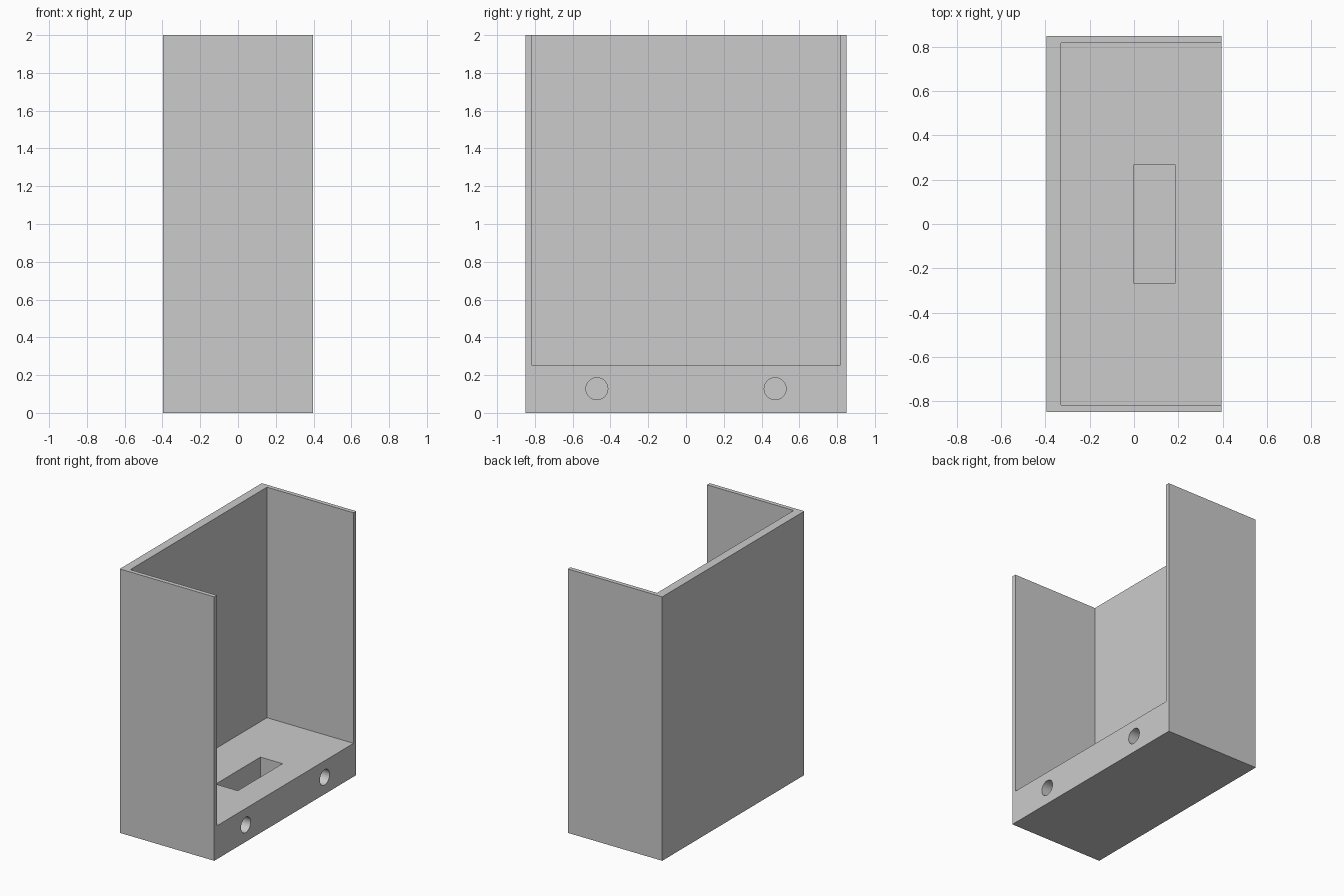
import bpy
import math

cube = bpy.data.objects.get("Cube")
if cube:
    bpy.data.objects.remove(cube, do_unlink=True)

# Overall sizes
X, Y, Z = 0.396, 0.85, 2.0
BACK_IN, SIDE_IN, FLOOR = -0.33, 0.818, 0.253

grey = bpy.data.materials.new("light_grey")
grey.use_nodes = True
colour = (0.6, 0.6, 0.6, 1)
grey.diffuse_color = colour
grey.node_tree.nodes["Principled BSDF"].inputs["Base Color"].default_value = colour


def box(name, low, high):
    """Box between two opposite corners."""
    centre = [(a + b) / 2 for a, b in zip(low, high)]
    bpy.ops.mesh.primitive_cube_add(size=1, location=centre)
    obj = bpy.context.object
    obj.name = name
    obj.scale = [b - a for a, b in zip(low, high)]
    bpy.ops.object.transform_apply(location=True, rotation=False, scale=True)
    obj.data.materials.append(grey)
    return obj


def cut(target, cutter):
    """Subtract the cutter and delete it."""
    mod = target.modifiers.new("cut", 'BOOLEAN')
    mod.operation = 'DIFFERENCE'
    mod.solver = 'EXACT'
    mod.object = cutter
    bpy.context.view_layer.objects.active = target
    bpy.ops.object.modifier_apply(modifier=mod.name)
    bpy.data.objects.remove(cutter, do_unlink=True)


# Solid block hollowed from the top and the open right side
housing = box("housing", (-X, -Y, 0), (X, Y, Z))
cut(housing, box("cavity_cutter", (BACK_IN, -SIDE_IN, FLOOR), (X + 1, SIDE_IN, Z + 1)))

# Rectangular pocket in the floor
cut(housing, box("pocket_cutter", (0, -0.268, 0.06), (0.186, 0.268, FLOOR + 0.1)))

# Two round blind holes in the base edge
HOLE_DEPTH = 0.3
for side in (-1, 1):
    bpy.ops.mesh.primitive_cylinder_add(
        vertices=48, radius=0.058, depth=HOLE_DEPTH * 2,
        location=(X, side * 0.472, 0.128), rotation=(0, math.pi / 2, 0))
    hole = bpy.context.object
    hole.name = "hole_cutter"
    hole.data.materials.append(grey)
    cut(housing, hole)

# Smooth hole walls, crisp edges elsewhere
bpy.ops.object.select_all(action='DESELECT')
housing.select_set(True)
bpy.context.view_layer.objects.active = housing
bpy.ops.object.shade_smooth_by_angle(angle=math.radians(30))
